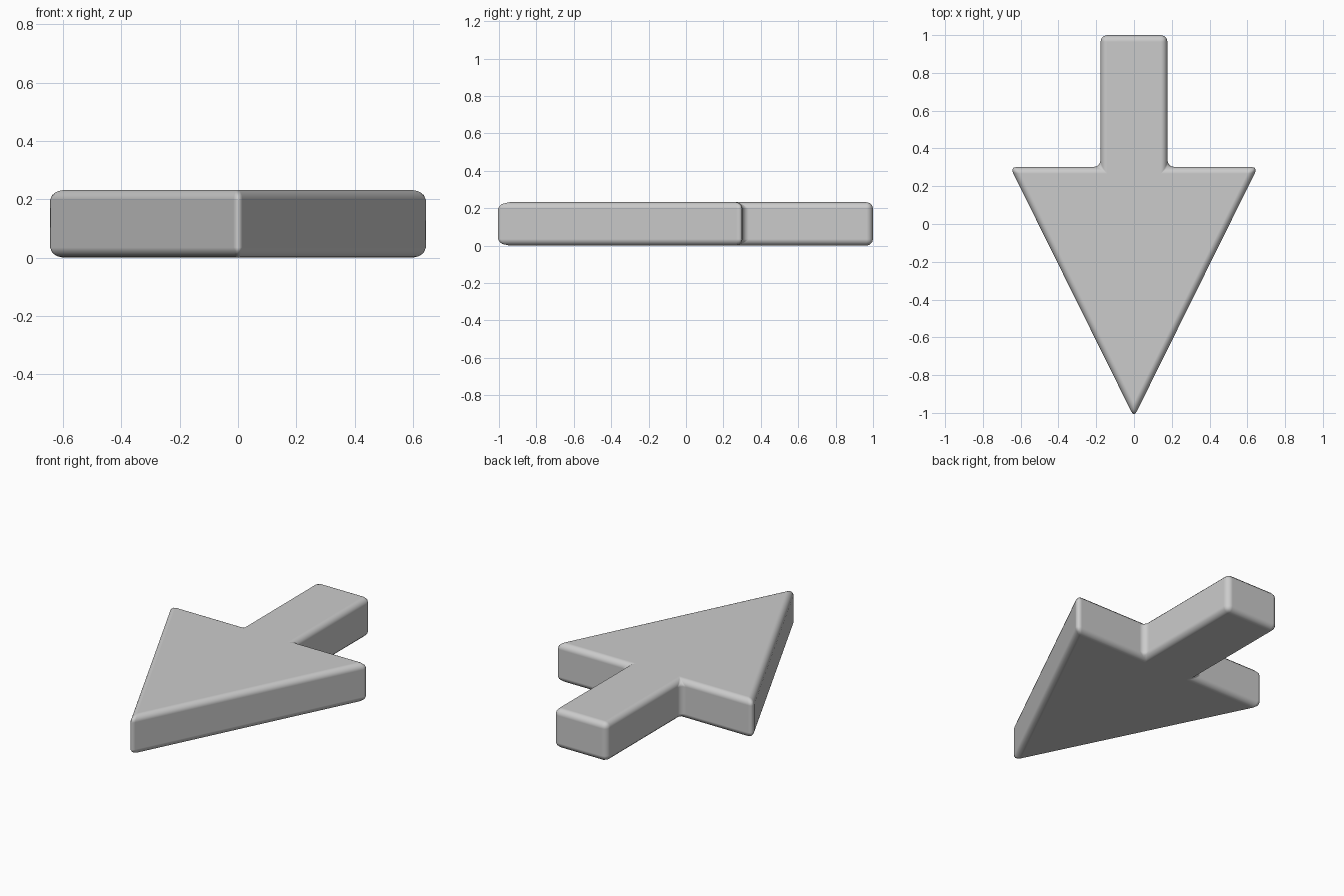
import bpy
import bmesh

if "Cube" in bpy.data.objects:
    bpy.data.objects.remove(bpy.data.objects["Cube"])

HEIGHT = 0.232
BEVEL = 0.035

# Half outline of the arrow, from the shaft end round to the right barb
right = [(0.177, 1.0), (0.177, 0.302), (0.656, 0.302)]
outline = right + [(0, -1.022)] + [(-x, y) for x, y in reversed(right)]

# Extruded flat arrow
bm = bmesh.new()
base = bm.faces.new([bm.verts.new((x, y, 0)) for x, y in outline])
top = bmesh.ops.extrude_face_region(bm, geom=[base])
bmesh.ops.translate(bm, vec=(0, 0, HEIGHT),
                    verts=[g for g in top["geom"] if isinstance(g, bmesh.types.BMVert)])
bmesh.ops.recalc_face_normals(bm, faces=bm.faces)

mesh = bpy.data.meshes.new("arrow")
bm.to_mesh(mesh)
bm.free()
arrow = bpy.data.objects.new("arrow", mesh)
bpy.context.collection.objects.link(arrow)

# Rounded edges, corners and inner fillets
bevel = arrow.modifiers.new("rounded_edges", "BEVEL")
bevel.width = BEVEL
bevel.segments = 3
bevel.limit_method = "NONE"
bevel.use_clamp_overlap = False
bevel.harden_normals = True
mesh.shade_smooth()
